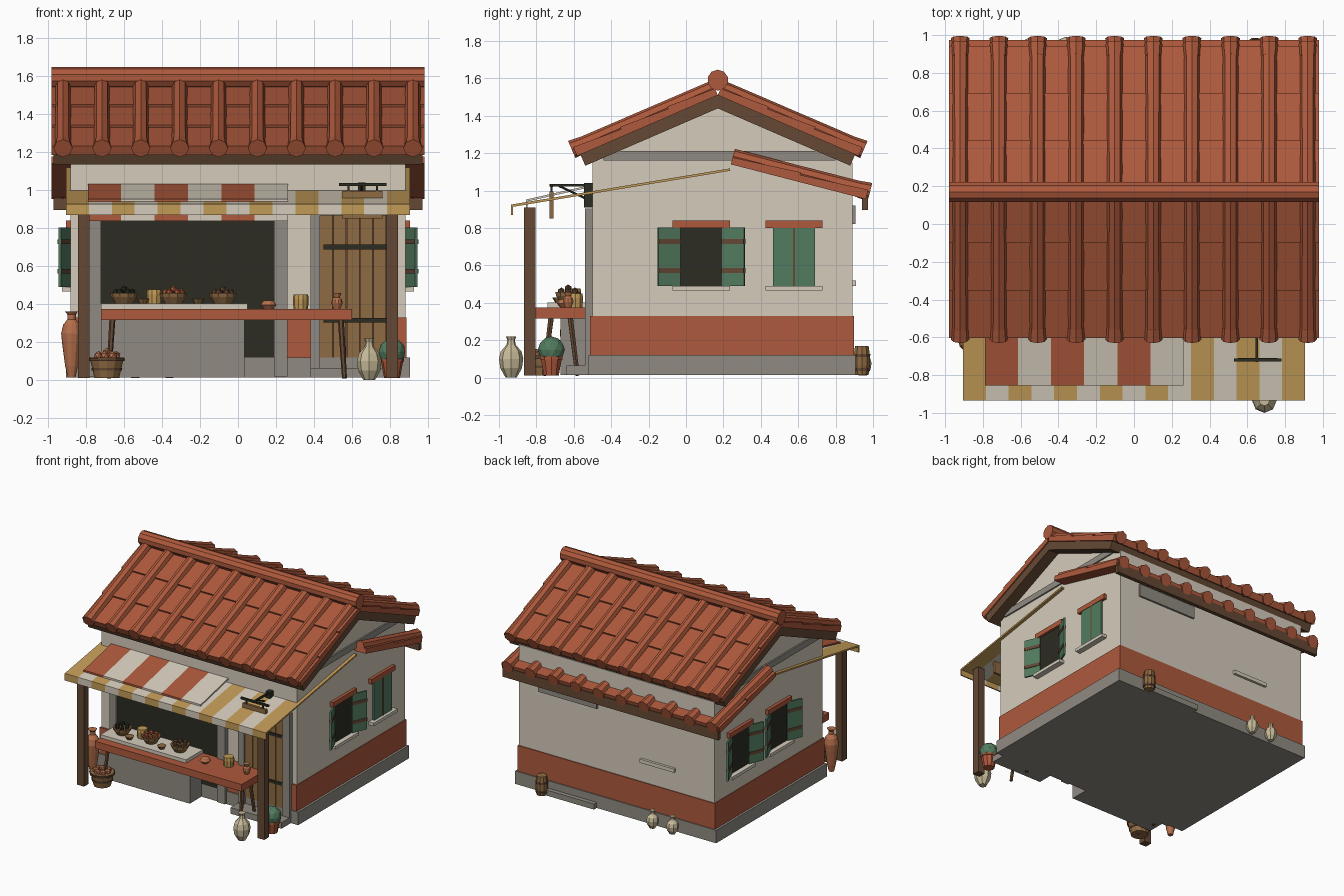
import bpy, bmesh, math, random
from mathutils import Vector

if "Cube" in bpy.data.objects:
    bpy.data.objects.remove(bpy.data.objects["Cube"])

random.seed(4)
COL = {
    "terracotta": (0.42, 0.10, 0.045), "cream_plaster": (0.66, 0.60, 0.50),
    "grey_stone": (0.28, 0.26, 0.225), "dark_wood": (0.13, 0.066, 0.034),
    "light_wood": (0.27, 0.145, 0.055), "ochre": (0.54, 0.33, 0.095),
    "green_paint": (0.085, 0.20, 0.115), "dark_interior": (0.025, 0.025, 0.017),
    "orange_clay": (0.46, 0.16, 0.07), "pale_clay": (0.58, 0.50, 0.32),
}
MAT = {}
for k, c in COL.items():
    MAT[k] = bpy.data.materials.new(k)
    MAT[k].diffuse_color = (*c, 1)
TER, CRM, GRY, DWD, LWD, OCH, GRN, BLK, ORC, PAL = COL


def finish(name, bm, mat):
    bmesh.ops.recalc_face_normals(bm, faces=bm.faces)
    me = bpy.data.meshes.new(name)
    bm.to_mesh(me)
    bm.free()
    me.materials.append(MAT[mat])
    ob = bpy.data.objects.new(name, me)
    bpy.context.collection.objects.link(ob)
    return ob


def prism(name, pts, x0, x1, mat):
    """Extrude a (y, z) outline along x."""
    bm = bmesh.new()
    f = bm.faces.new([bm.verts.new((x0, y, z)) for y, z in pts])
    ext = bmesh.ops.extrude_face_region(bm, geom=[f])["geom"]
    bmesh.ops.translate(bm, vec=(x1 - x0, 0, 0),
                        verts=[v for v in ext if isinstance(v, bmesh.types.BMVert)])
    return finish(name, bm, mat)


def box(name, x0, x1, y0, y1, z0, z1, mat):
    return prism(name, [(y0, z0), (y1, z0), (y1, z1), (y0, z1)], x0, x1, mat)


def tube(name, p, q, r1, r2, n, mat):
    p, q = Vector(p), Vector(q)
    bm = bmesh.new()
    bmesh.ops.create_cone(bm, cap_ends=True, segments=n, radius1=r1, radius2=r2, depth=(q - p).length)
    ob = finish(name, bm, mat)
    ob.location = (p + q) / 2
    ob.rotation_mode = 'QUATERNION'
    ob.rotation_quaternion = (q - p).to_track_quat('Z', 'Y')
    return ob


def lathe(name, x, y, z, prof, n, mat):
    """Turn a (radius, height) profile into a vessel."""
    bm = bmesh.new()
    rings = [[bm.verts.new((r * math.cos(2 * math.pi * i / n), r * math.sin(2 * math.pi * i / n), h))
              for i in range(n)] for r, h in prof]
    for a, b in zip(rings, rings[1:]):
        for i in range(n):
            bm.faces.new((a[i], a[(i + 1) % n], b[(i + 1) % n], b[i]))
    bm.faces.new(rings[0])
    bm.faces.new(rings[-1])
    ob = finish(name, bm, mat)
    ob.location = (x, y, z)
    return ob


def ball(name, x, y, z, r, mat, sub=1):
    bm = bmesh.new()
    bmesh.ops.create_icosphere(bm, subdivisions=sub, radius=r)
    ob = finish(name, bm, mat)
    ob.location = (x, y, z)


# Base, walls and painted band
box("stone_base", -.905, .905, -.52, .905, .015, .12, GRY)
prism("house_walls", [(-.5, .1), (.89, .1), (.89, 1.15), (.17, 1.455), (-.5, 1.17)], -.88, .88, CRM)
box("painted_band", -.887, .887, -.512, .897, .12, .33, TER)
for s in (-1, 1):
    box("gable_beam", s * .87, s * .892, -.44, .8, 1.16, 1.21, GRY)


# Tiled roof slope: tile courses, timber layer and ribs
def slope(name, y0, z0, ang, sgn, length, courses, timber):
    c, d = math.cos(ang), math.sin(ang)
    P = lambda s, n: (y0 + sgn * (s * c + n * d), z0 - s * d + n * c)
    pts = [P(length, 0), P(0, 0)]
    for i in range(courses):
        pts += [P(length * i / courses, .038), P(length * (i + 1) / courses, .052)]
    prism(name + "_tiles", pts, -.98, .98, TER)
    if timber:
        prism(name + "_timber", [P(0, 0), P(length - .02, 0), P(length - .02, -.065), P(0, -.065)], -.97, .97, DWD)
    for i in range(10):
        x = -.92 + i * .2044
        tube(name + "_rib", (x, *P(0, .045)), (x, *P(length, .045)), .04, .042, 8, TER)
        tube(name + "_rib_end", (x, *P(length - .06, .043)), (x, *P(length + .012, .043)), .044, .05, 8, TER)


slope("front_roof", .17, 1.51, math.radians(23.4), -1, .82, 3, True)
slope("back_roof", .17, 1.51, math.radians(23.4), 1, .82, 3, True)
slope("lower_back_roof", .24, 1.14, math.radians(14.5), 1, .745, 2, False)
box("lower_roof_fascia", -.97, .97, .94, .972, .895, .975, DWD)
tube("roof_ridge", (-.98, .17, 1.59), (.98, .17, 1.59), .056, .056, 10, TER)

# Shop opening with stone surround
box("shop_opening", -.72, .19, -.522, -.49, .12, .845, BLK)
for a, b in ((-.78, -.72), (.19, .26), (.38, .43), (.78, .84)):
    box("stone_jamb", a, b, -.54, -.48, .02, .87, GRY)
box("shop_lintel", -.78, .26, -.54, -.48, .845, .905, GRY)
box("door_lintel", .38, .84, -.54, -.48, .865, .905, GRY)

# Plank door
box("door_backing", .43, .78, -.518, -.49, .12, .865, DWD)
for i in range(5):
    box("door_plank", .432 + i * .07, .498 + i * .07, -.526, -.5, .12, .865, LWD)
for z in (.315, .70):
    box("door_strap", .45, .78, -.534, -.52, z - .012, z + .012, BLK)
box("door_step", .38, .84, -.64, -.5, .015, .065, GRY)

# Counter
box("counter_block", -.72, .035, -.67, -.5, .015, .32, GRY)
box("counter_top", -.72, .6, -.81, -.5, .317, .375, TER)
box("counter_slab", -.72, .05, -.74, -.5, .375, .402, CRM)
for x, dx in ((-.66, -.02), (.54, .02)):
    tube("counter_leg", (x + dx, -.76, .01), (x, -.72, .33), .013, .016, 6, DWD)
    tube("counter_leg", (x + dx, -.58, .01), (x, -.62, .33), .013, .016, 6, DWD)

# Awning posts and striped cloths
for s in (-1, 1):
    box("awning_post", s * .78, s * .842, -.865, -.805, .01, .91, DWD)
w = 1.81 / 15
for i in range(15):
    x = -.905 + i * w
    prism("wide_awning_stripe", [(.235, 1.118), (-.935, .925), (-.935, .868), (-.925, .868), (-.925, .913), (.235, 1.105)],
          x, x + w, CRM if i % 2 else OCH)
for i in range(6):
    x = -.79 + i * .1755
    prism("short_awning_stripe", [(-.49, 1.034), (-.855, .952), (-.855, .838), (-.847, .838), (-.847, .942), (-.49, 1.022)],
          x, x + .1755, CRM if i % 2 else TER)

# Hanging sign on an iron bracket
box("bracket_plate", .63, .67, -.545, -.49, .91, 1.04, BLK)
box("bracket_arm", .643, .657, -.73, -.5, 1.022, 1.036, BLK)
box("bracket_crossbar", .53, .78, -.727, -.711, 1.02, 1.036, BLK)
tube("bracket_brace", (.65, -.5, .94), (.65, -.68, 1.025), .006, .006, 6, BLK)
for x in (.58, .73):
    box("sign_hanger", x - .005, x + .005, -.724, -.714, .98, 1.03, BLK)
box("sign_board", .55, .76, -.729, -.709, .85, .995, LWD)


# Side windows with shutters
def window(s, y, is_open):
    a, b = y - .113, y + .113
    box("window_lintel", s * .87, s * .905, a - .04, b + .04, .8, .84, TER)
    box("window_sill", s * .87, s * .925, a - .04, b + .04, .465, .49, CRM)
    if is_open:
        box("window_opening", s * .87, s * .886, a, b, .49, .8, BLK)
    for e, t in ((a, -1), (b, 1)):
        if is_open:
            q0, q1 = (s * .888, e), (s * .938, e + t * .118)
        else:
            q0, q1 = (s * .894, e), (s * .894, y + t * .004)
        for nm, z0, z1, th, mt in (("shutter", .49, .803, .007, GRN), ("shutter_strap", .56, .585, .011, DWD),
                                   ("shutter_strap", .715, .74, .011, DWD)):
            if nm == "shutter_strap" and not is_open:
                continue
            bm = bmesh.new()
            bmesh.ops.create_cube(bm, size=1)
            d = Vector((q1[0] - q0[0], q1[1] - q0[1], 0))
            bmesh.ops.scale(bm, vec=(d.length, th * 2, z1 - z0), verts=bm.verts)
            ob = finish(nm, bm, mt)
            ob.location = ((q0[0] + q1[0]) / 2, (q0[1] + q1[1]) / 2, (z0 + z1) / 2)
            ob.rotation_euler.z = math.atan2(d.y, d.x)
    if not is_open:
        box("shutter_gap", s * .88, s * .904, y - .006, y + .006, .49, .8, DWD)


window(1, .082, True)
window(1, .577, False)
window(-1, .082, True)
window(-1, .577, True)

# Back wall trim
box("back_step", .17, .6, .89, .94, .015, .06, GRY)
box("back_lintel", .17, .7, .88, .905, .82, .92, GRY)
box("back_sill", -.53, -.22, .88, .91, .49, .52, CRM)

# Bowls of produce on the counter
bowl = [(.045, 0), (.068, .035), (.072, .055), (.06, .055), (.05, .045)]
for x, m in ((-.6, BLK), (-.34, TER), (-.08, DWD)):
    lathe("produce_bowl", x, -.63, .402, bowl, 10, LWD)
    for i in range(7):
        r = .042 if i else 0
        ball("produce", x + r * math.cos(i * 1.047), -.63 + r * math.sin(i * 1.047), .462 + (0 if i else .016), .02, m)
cup = [(.038, 0), (.042, .05), (.038, .075)]
for x, y, z in ((-.44, -.6, .402), (.33, -.59, .375)):
    lathe("counter_pot", x, y, z, cup, 10, OCH)
for x in (-.5, -.21):
    lathe("small_dish", x, -.68, .402, [(.02, 0), (.035, .025), (.03, .027)], 8, LWD)
lathe("clay_bowl", .16, -.65, .375, [(.025, 0), (.042, .02), (.03, .04), (.02, .045)], 10, ORC)
jug = [(.018, 0), (.03, .03), (.025, .05), (.015, .06), (.024, .083)]
lathe("clay_jug", .52, -.63, .375, jug, 10, ORC)

# Vessels on the ground
lathe("fruit_basket", -.69, -.76, .01, [(.065, 0), (.088, .1), (.092, .11), (.075, .11)], 12, LWD)
for z, r in ((.05, .079), (.1, .094)):
    lathe("basket_hoop", -.69, -.76, z, [(r, 0), (r + .003, .015)], 12, DWD)
for i in range(8):
    r = .048 if i else 0
    ball("basket_fruit", -.69 + r * math.cos(i * .9), -.76 + r * math.sin(i * .9), .128 + (0 if i else .017), .026, ORC)
amphora = [(.02, 0), (.034, .06), (.05, .18), (.055, .23), (.045, .275), (.022, .305), (.022, .33), (.034, .345)]
lathe("tall_amphora", -.875, -.62, .015, amphora, 12, ORC)
jar = [(.03, 0), (.058, .05), (.065, .1), (.055, .14), (.025, .175), (.02, .2), (.028, .22)]
lathe("pale_jar", .69, -.935, .0, jar, 8, PAL)
for x in (-.36, -.54):
    lathe("small_pale_jar", x, .945, .012, [(r * .72, h * .65) for r, h in jar], 8, PAL)
lathe("plant_pot", .81, -.72, .012, [(.042, 0), (.058, .085), (.064, .085), (.064, .1)], 10, TER)
ball("round_bush", .81, -.72, .148, .072, GRN, 2)
lathe("barrel", .64, .94, .015, [(.038, 0), (.046, .05), (.046, .1), (.038, .155)], 10, LWD)
for z in (.035, .11):
    lathe("barrel_hoop", .64, .94, z, [(.047, 0), (.048, .016)], 10, DWD)

for m in bpy.data.materials:
    if m.users and not m.is_grease_pencil:
        m.use_nodes = True
        m.node_tree.nodes["Principled BSDF"].inputs["Base Color"].default_value = m.diffuse_color
